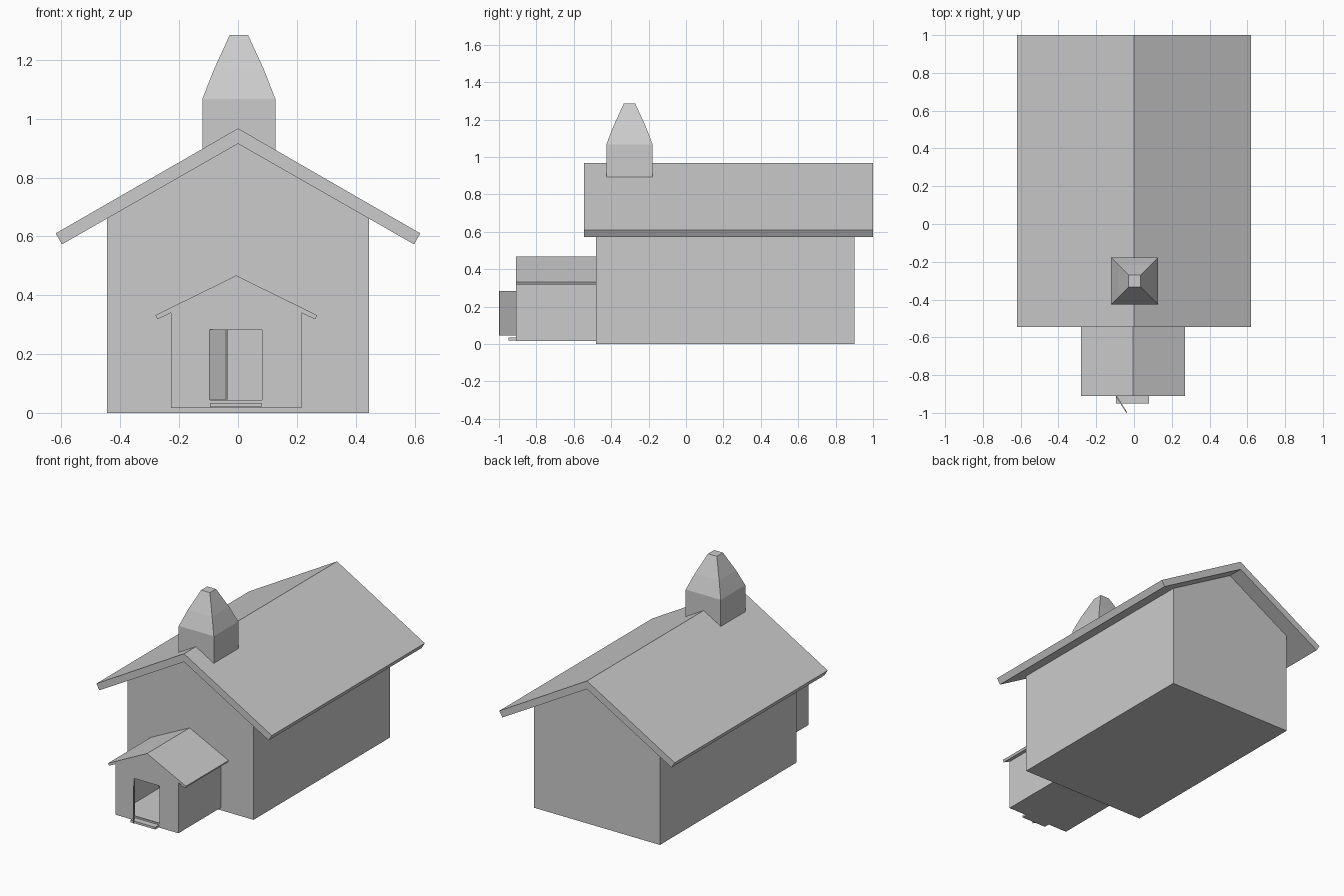
import bpy, bmesh, math
from mathutils import Vector

if "Cube" in bpy.data.objects:
    bpy.data.objects.remove(bpy.data.objects["Cube"])


def finish(name, bm):
    bmesh.ops.recalc_face_normals(bm, faces=bm.faces)
    mesh = bpy.data.meshes.new(name)
    bm.to_mesh(mesh)
    bm.free()
    ob = bpy.data.objects.new(name, mesh)
    bpy.context.collection.objects.link(ob)
    return ob


def loft(name, rings):
    """Skin closed rings of points and cap both ends."""
    bm = bmesh.new()
    loops = [[bm.verts.new(p) for p in ring] for ring in rings]
    n = len(loops[0])
    for a, b in zip(loops, loops[1:]):
        for i in range(n):
            j = (i + 1) % n
            bm.faces.new((a[i], a[j], b[j], b[i]))
    bm.faces.new(loops[0])
    bm.faces.new(loops[-1])
    return finish(name, bm)


def prism(name, profile, y0, y1):
    """Extrude an x-z profile along y."""
    return loft(name, [[(x, y, z) for x, z in profile] for y in (y0, y1)])


def box(name, x0, x1, y0, y1, z0, z1):
    return prism(name, [(x0, z0), (x1, z0), (x1, z1), (x0, z1)], y0, y1)


def gable(cx, half, base, eave, apex):
    return [(cx - half, base), (cx + half, base), (cx + half, eave),
            (cx, apex), (cx - half, eave)]


def roof(cx, top, outer, inner, under):
    """Chevron profile: ridge top, outer and inner eave corners, ridge underside."""
    return [(cx, top), (cx + outer[0], outer[1]), (cx + inner[0], inner[1]),
            (cx, under), (cx - inner[0], inner[1]), (cx - outer[0], outer[1])]


def cut(target, cutter):
    cutter.hide_render = True
    cutter.hide_viewport = True
    mod = target.modifiers.new("cut", 'BOOLEAN')
    mod.operation = 'DIFFERENCE'
    mod.solver = 'EXACT'
    mod.object = cutter


# Main hall and its overhanging roof
prism("hall_walls", gable(0, 0.446, 0, 0.66, 0.915), -0.48, 0.90)
prism("hall_roof", roof(0, 0.967, (0.62, 0.61), (0.598, 0.573), 0.915), -0.545, 1.0)

# Steeple: square tower with a bulging, blunt-topped spire
cx, cy = 0.003, -0.302
sections = [(0.124, 0.89), (0.124, 1.067), (0.086, 1.165), (0.031, 1.285)]
loft("steeple", [[(cx + sx * h, cy + sy * h, z)
                  for sx, sy in ((-1, -1), (1, -1), (1, 1), (-1, 1))]
                 for h, z in sections])

# Hollow entrance porch with a doorway
px = -0.006
porch = prism("porch_walls", gable(px, 0.222, 0.017, 0.34, 0.449), -0.91, -0.478)
cut(porch, prism("porch_room_cutter", gable(px, 0.214, 0.025, 0.335, 0.440), -0.902, -0.482))
cut(porch, box("doorway_cutter", -0.096, 0.081, -0.95, -0.88, 0.044, 0.284))
prism("porch_roof", roof(px, 0.467, (0.275, 0.332), (0.268, 0.318), 0.447), -0.91, -0.478)

# Doorstep
box("doorstep", -0.096, 0.08, -0.95, -0.908, 0.02, 0.034)

# Door leaf standing open
hinge, tip = Vector((-0.094, -0.91)), Vector((-0.039, -0.998))
side = (tip - hinge).normalized().orthogonal() * 0.003
corners = [hinge - side, tip - side, tip + side, hinge + side]
loft("door", [[(c.x, c.y, z) for c in corners] for z in (0.046, 0.284)])
